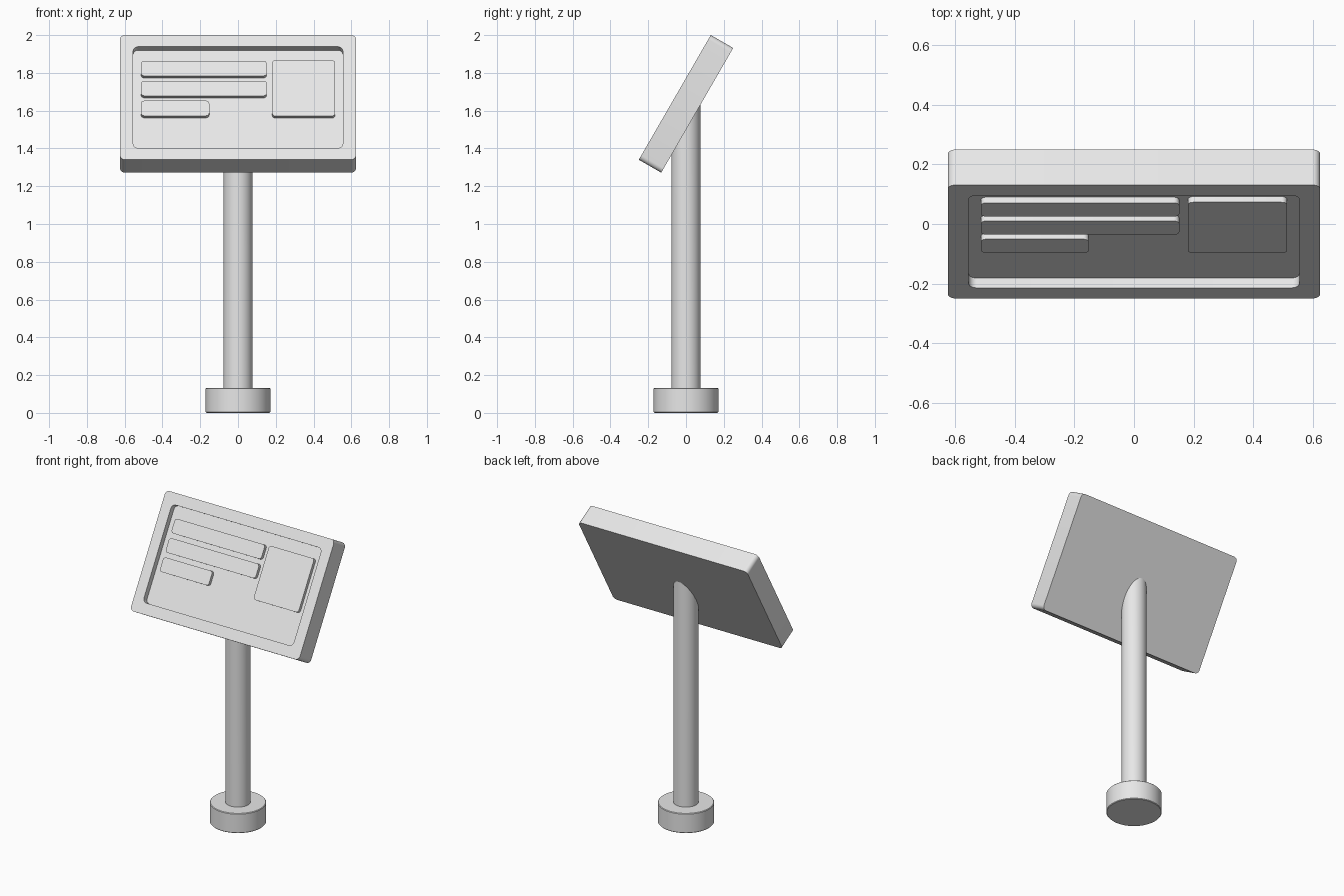
import bpy
import math
from mathutils import Vector

default = bpy.data.objects.get("Cube")
if default:
    bpy.data.objects.remove(default, do_unlink=True)

# One plain grey for the whole stand
grey = bpy.data.materials.new("light_grey")
grey.use_nodes = True
colour = (0.8, 0.8, 0.8, 1)
grey.diffuse_color = colour
grey.node_tree.nodes["Principled BSDF"].inputs["Base Color"].default_value = colour


def circle(radius, z, sides=64):
    return [Vector((radius * math.cos(math.tau * i / sides),
                    radius * math.sin(math.tau * i / sides), z)) for i in range(sides)]


def rounded_rect(x0, x1, y0, y1, z, radius, steps=6):
    corners = [(x1, y1, -1, -1), (x0, y1, 1, -1), (x0, y0, 1, 1), (x1, y0, -1, 1)]
    ring = []
    for quarter, (x, y, sx, sy) in enumerate(corners):
        for i in range(steps + 1):
            a = (quarter + i / steps) * math.pi / 2
            ring.append(Vector((x + sx * radius + radius * math.cos(a),
                                y + sy * radius + radius * math.sin(a), z)))
    return ring


def loft(name, rings):
    """Skin a stack of equal rings and cap both ends."""
    n = len(rings[0])
    verts = [p for ring in rings for p in ring]
    faces = [tuple(reversed(range(n))), tuple(range(len(verts) - n, len(verts)))]
    for r in range(len(rings) - 1):
        for i in range(n):
            j = (i + 1) % n
            faces.append((r * n + i, r * n + j, (r + 1) * n + j, (r + 1) * n + i))
    mesh = bpy.data.meshes.new(name)
    mesh.from_pydata(verts, [], faces)
    mesh.shade_smooth()
    mesh.set_sharp_from_angle(angle=math.radians(30))
    mesh.materials.append(grey)
    obj = bpy.data.objects.new(name, mesh)
    bpy.context.collection.objects.link(obj)
    return obj


# Round foot with softened rims
R, H, B = 0.171, 0.132, 0.004
loft("base", [circle(R - B, 0), circle(R, B), circle(R, H - B), circle(R - B, H)])

# Post, with its top cut to the slope of the panel so it ends inside it
CENTRE_Z, TILT, HALF = 1.636, math.radians(60), 0.0685
post_top = circle(0.077, 0)
for p in post_top:
    p.z = CENTRE_Z + p.y * math.tan(TILT) - 2 * (HALF - 0.015)
loft("post", [circle(0.077, H - 0.02), post_top])


def on_panel(obj):
    obj.location.z = CENTRE_Z
    obj.rotation_euler.x = TILT


# Tilted panel with a recessed front
FLOOR = HALF - 0.038
W, V = 0.625, 0.381
w, v = 0.555, 0.31
on_panel(loft("panel", [
    rounded_rect(-W, W, -V, V, -HALF, 0.027),
    rounded_rect(-W, W, -V, V, HALF, 0.027),
    rounded_rect(-w, w, -v, v, HALF, 0.027),
    rounded_rect(-w, w, -v, v, FLOOR, 0.027)]))


# Raised blocks on the recess floor
def block(name, x0, x1, y0, y1):
    on_panel(loft(name, [rounded_rect(x0, x1, y0, y1, z, 0.018)
                         for z in (FLOOR - 0.01, FLOOR + 0.022)]))


for row, right_end in enumerate((0.152, 0.152, -0.152)):
    top = 0.233 - 0.122 * row
    block(f"text_bar_{row + 1}", -0.514, right_end, top - 0.092, top)
block("picture_block", 0.181, 0.514, -0.105, 0.237)
